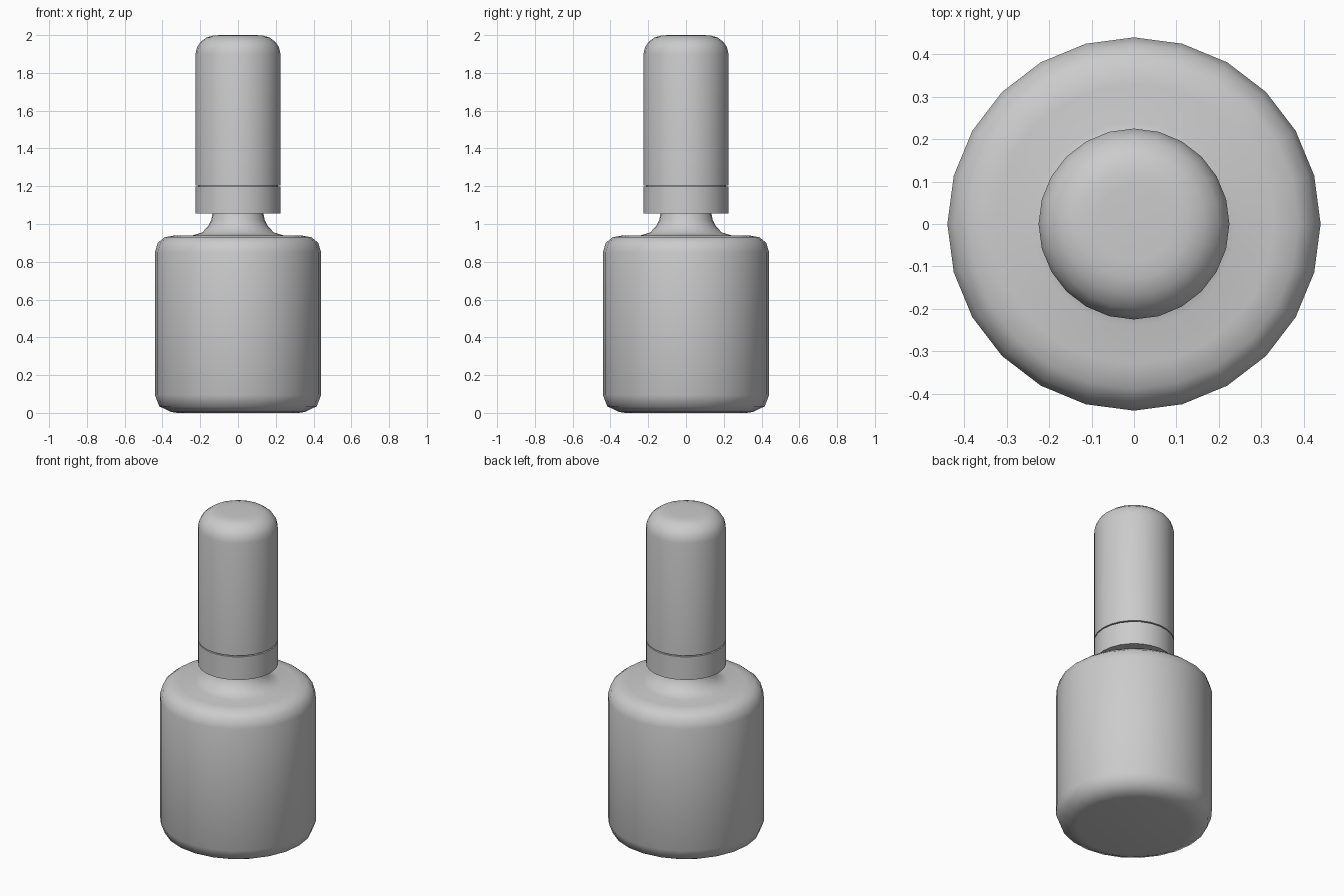
import bpy, bmesh
from math import cos, sin, tau

cube = bpy.data.objects.get("Cube")
if cube:
    bpy.data.objects.remove(cube, do_unlink=True)

SIDES = 24

grey = bpy.data.materials.new("plain_grey")
grey.use_nodes = True
colour = (0.6, 0.6, 0.6, 1)
grey.diffuse_color = colour
grey.node_tree.nodes["Principled BSDF"].inputs["Base Color"].default_value = colour


def lathe(name, profile, sharp=0.8):
    """Revolve a (radius, height) profile and cap both ends."""
    bm = bmesh.new()
    rings = [[bm.verts.new((r * cos(tau * i / SIDES), r * sin(tau * i / SIDES), z))
              for i in range(SIDES)] for r, z in profile]
    for low, high in zip(rings, rings[1:]):
        for i in range(SIDES):
            j = (i + 1) % SIDES
            bm.faces.new((low[i], low[j], high[j], high[i]))
    bm.faces.new(rings[0][::-1])
    bm.faces.new(rings[-1])
    mesh = bpy.data.meshes.new(name)
    bm.to_mesh(mesh)
    bm.free()
    mesh.materials.append(grey)
    obj = bpy.data.objects.new(name, mesh)
    bpy.context.collection.objects.link(obj)
    bpy.ops.object.select_all(action='DESELECT')
    obj.select_set(True)
    bpy.context.view_layer.objects.active = obj
    bpy.ops.object.shade_smooth_by_angle(angle=sharp)
    return obj


# Rounded bottle flowing into a flared neck
lathe("bottle", [(0.32, 0), (0.355, 0.005), (0.417, 0.035), (0.44, 0.095),
                 (0.44, 0.85), (0.425, 0.9), (0.388, 0.93), (0.33, 0.94),
                 (0.24, 0.94), (0.19, 0.955), (0.157, 0.99), (0.142, 1.02),
                 (0.132, 1.07)])

# Collar under the cap
lathe("collar", [(0.225, 1.055), (0.225, 1.198)])

# Thin recess between collar and cap
lathe("cap_seam", [(0.213, 1.19), (0.213, 1.215)])

# Tall cap with a rounded top
lathe("cap", [(0.225, 1.205), (0.225, 1.9), (0.217, 1.935), (0.2, 1.962),
              (0.168, 1.987), (0.13, 1.998), (0.09, 2.0)])
